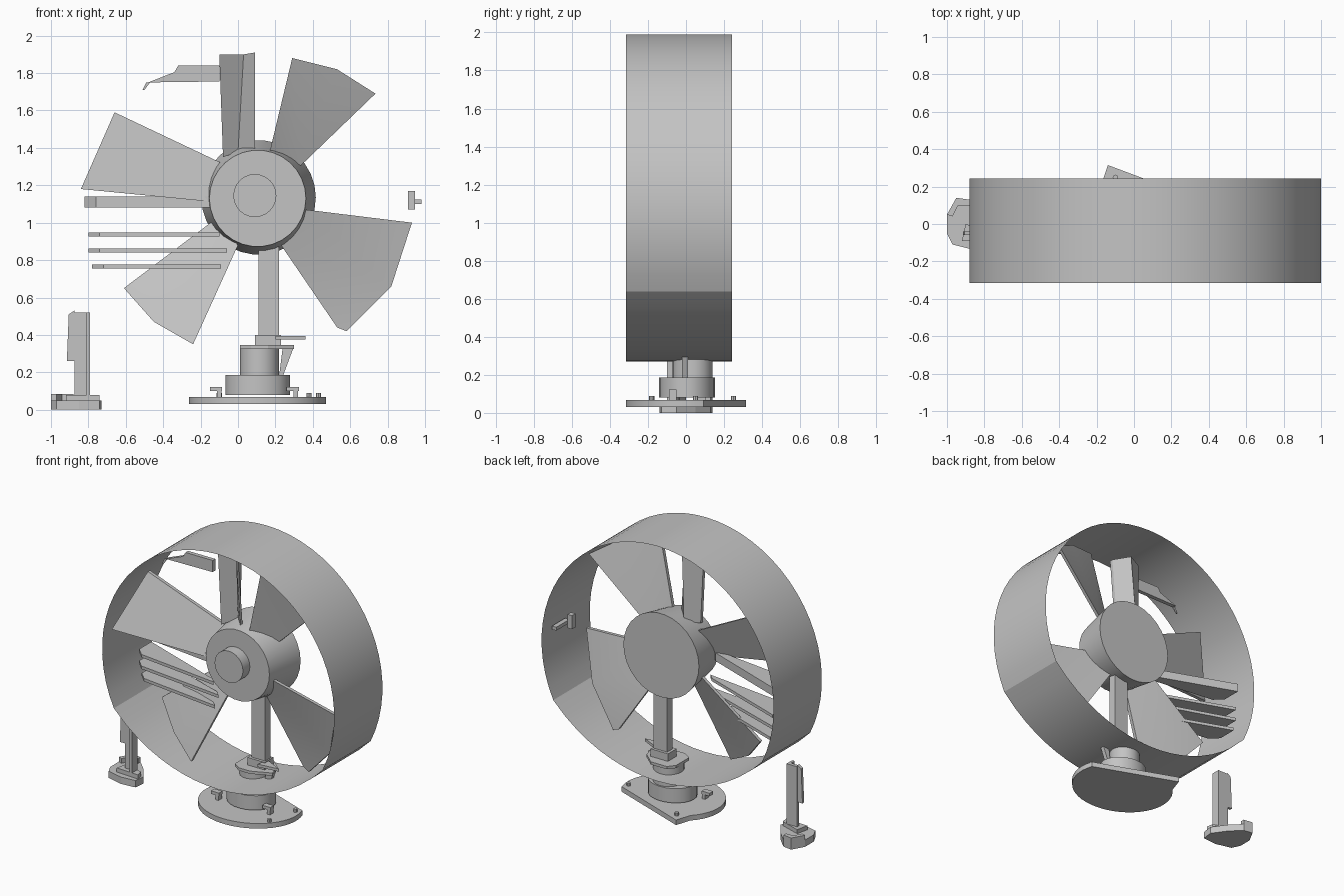
import bpy, bmesh
from math import sin, cos, pi, radians, sqrt

if "Cube" in bpy.data.objects:
    bpy.data.objects.remove(bpy.data.objects["Cube"])

grey = bpy.data.materials.new("plain grey")
grey.use_nodes = True
COL = (0.55, 0.55, 0.55, 1)
grey.diffuse_color = COL
grey.node_tree.nodes["Principled BSDF"].inputs["Base Color"].default_value = COL


def make(name, verts, faces, smooth=None):
    me = bpy.data.meshes.new(name)
    me.from_pydata(verts, [], faces)
    bm = bmesh.new()
    bm.from_mesh(me)
    bmesh.ops.recalc_face_normals(bm, faces=bm.faces)
    bm.to_mesh(me)
    bm.free()
    ob = bpy.data.objects.new(name, me)
    bpy.context.collection.objects.link(ob)
    me.materials.append(grey)
    if smooth:
        bpy.ops.object.select_all(action='DESELECT')
        ob.select_set(True)
        bpy.context.view_layer.objects.active = ob
        bpy.ops.object.shade_smooth_by_angle(angle=radians(smooth))
    return ob


def loft(name, lower, upper, smooth=None):
    """Closed solid between two matching outlines."""
    n = len(lower)
    sides = [(i, (i + 1) % n, n + (i + 1) % n, n + i) for i in range(n)]
    return make(name, lower + upper, sides + [tuple(range(n)), tuple(range(n, 2 * n))], smooth)


def prism_z(name, pts, z0, z1, smooth=None):
    return loft(name, [(x, y, z0) for x, y in pts], [(x, y, z1) for x, y in pts], smooth)


def prism_y(name, pts, y0, y1):
    return loft(name, [(x, y0, z) for x, z in pts], [(x, y1, z) for x, z in pts])


def box(name, x0, x1, y0, y1, z0, z1):
    return prism_z(name, [(x0, y0), (x1, y0), (x1, y1), (x0, y1)], z0, z1)


def arc(cx, cy, r, a0, a1, n, squash=1.0):
    return [(cx + r * cos(radians(a0 + (a1 - a0) * i / n)),
             cy + squash * r * sin(radians(a0 + (a1 - a0) * i / n))) for i in range(n + 1)]


def circle(cx, cy, r, n, squash=1.0):
    return arc(cx, cy, r, 0, 360, n, squash)[:-1]


def cone_y(name, c0, r0, y0, c1, r1, y1, n, smooth=None):
    return loft(name, [(x, y0, z) for x, z in circle(*c0, r0, n)],
                [(x, y1, z) for x, z in circle(*c1, r1, n)], smooth)


# Duct ring: open sheet, round above and with a flatter arc below
upper = arc(0.06, 1.05, 0.94, -26, 206, 40)
half = upper[0][0] - 0.06
drop = upper[0][1] - 0.27
big = (half * half + drop * drop) / (2 * drop)
lower = []
for i in range(1, 18):
    dx = -half + 2 * half * i / 18
    lower.append((0.06 + dx, 0.27 + big - sqrt(big * big - dx * dx)))
path = upper + lower
n = len(path)
make("duct_ring", [(x, y, z) for y in (-0.315, 0.243) for x, z in path],
     [(i, (i + 1) % n, n + (i + 1) % n, n + i) for i in range(n)], 12)

# Hub
cone_y("hub_body", (0.105, 1.13), 0.258, -0.155, (0.11, 1.135), 0.306, 0.13, 30, 25)
cone_y("hub_cap", (0.09, 1.145), 0.115, -0.235, (0.09, 1.145), 0.115, -0.15, 24, 25)


# Fan blades: trailing and leading edges differ in depth to give the pitch
def blade(name, outline, depths):
    pts = [(x, y, z) for (x, z), y in zip(outline, depths)]
    ob = loft(name, pts, [(x, y + 0.025, z) for x, y, z in pts], 20)
    bm = bmesh.new()
    bm.from_mesh(ob.data)
    bmesh.ops.triangulate(bm, faces=[f for f in bm.faces if len(f.verts) > 4])
    bm.to_mesh(ob.data)
    bm.free()


blade("upper_left_blade", [(0.16, 1.34), (0.29, 1.88), (0.53, 1.82), (0.735, 1.69), (0.33, 1.30)],
      [-0.11, -0.14, -0.05, 0.05, 0.0])
blade("lower_left_blade", [(0.36, 1.07), (0.93, 1.0), (0.82, 0.66), (0.58, 0.42), (0.53, 0.44), (0.23, 0.88)],
      [-0.11, -0.2, -0.11, -0.01, 0.0, 0.0])
blade("lower_right_blade", [(0.0, 0.88), (-0.24, 0.35), (-0.45, 0.47), (-0.61, 0.65), (-0.12, 1.02)],
      [-0.11, -0.2, -0.1, -0.01, 0.0])
blade("upper_right_blade", [(-0.12, 1.11), (-0.84, 1.18), (-0.66, 1.59), (-0.09, 1.32)],
      [-0.13, -0.26, -0.1, -0.02])
blade("top_blade_right_half", [(-0.08, 1.35), (-0.10, 1.90), (0.03, 1.90), (0.0, 1.38)],
      [-0.08, -0.09, -0.02, 0.0])
blade("top_blade_left_half", [(0.0, 1.38), (0.03, 1.90), (0.09, 1.91), (0.09, 1.38)],
      [0.0, -0.02, -0.15, -0.10])

# Guide slats, tapering forward towards the hub
for k, (z, t, x0, x1) in enumerate([(1.08, 0.06, -0.82, -0.13), (0.925, 0.022, -0.80, -0.10),
                                    (0.84, 0.022, -0.80, -0.06), (0.755, 0.022, -0.78, -0.09)]):
    prism_z("guide_slat_%d" % (k + 1), [(x0, 0.14), (x0, 0.0), (x0 + 0.06, -0.06),
            (x1, -0.14), (x1 - 0.04, -0.10)], z, z + t)

# Loose bracket at the upper right
prism_y("bracket_face", [(-0.48, 1.75), (-0.10, 1.755), (-0.10, 1.84), (-0.32, 1.84), (-0.34, 1.805)],
        -0.15, -0.12)
prism_y("bracket_tail", [(-0.51, 1.71), (-0.50, 1.71), (-0.47, 1.75), (-0.49, 1.75)], -0.15, -0.14)

# Small switch on the left
box("switch_plate", 0.91, 0.945, -0.02, 0.02, 1.07, 1.17)
box("switch_stem", 0.945, 0.98, 0.0, 0.15, 1.10, 1.125)

# Main stand
box("stand_post", 0.11, 0.22, 0.0, 0.06, 0.34, 0.90)
prism_z("post_flange", [(0.01, -0.05), (0.07, -0.09), (0.16, -0.09), (0.30, -0.03), (0.27, 0.07),
                        (0.18, 0.15), (0.05, 0.15), (0.01, 0.10)], 0.325, 0.345)
prism_z("flange_tab", [(0.20, -0.06), (0.36, -0.04), (0.22, 0.03)], 0.375, 0.395)
box("post_foot", 0.09, 0.23, -0.02, 0.08, 0.34, 0.40)
prism_z("stand_neck", circle(0.115, 0.035, 0.105, 20), 0.18, 0.34, 30)
prism_y("neck_gusset", [(0.22, 0.18), (0.24, 0.18), (0.30, 0.34), (0.24, 0.34)], -0.02, 0.01)
prism_z("stand_collar", circle(0.105, 0.005, 0.172, 24, 0.85), 0.08, 0.185, 30)
base = arc(0.105, 0.0, 0.367, 140, 377, 32, 0.86) + [(-0.14, 0.315)]
prism_z("stand_base", base, 0.03, 0.067, 30)

# Base fittings
for k, (x, y) in enumerate([(-0.12, -0.08), (0.29, -0.07)]):
    box("fitting_stem_%d" % k, x + 0.008, x + 0.032, y - 0.02, y + 0.02, 0.06, 0.11)
    box("fitting_head_%d" % k, x - 0.03, x + 0.035, y - 0.02, y + 0.02, 0.10, 0.122)
for k, (x, y) in enumerate([(0.38, -0.18), (0.43, 0.05), (-0.10, 0.25)]):
    prism_z("base_bolt_%d" % k, circle(x, y, 0.014, 8), 0.06, 0.09)

# Small side stand
foot = [(-1.0, -0.05), (-0.97, -0.11), (-0.85, -0.14), (-0.74, -0.13), (-0.73, -0.05),
        (-0.80, 0.05), (-0.88, 0.13), (-0.95, 0.14), (-1.0, 0.05)]
prism_z("side_stand_base", foot, 0.0, 0.05)
prism_z("side_stand_rim", foot[6:] + [(-0.97, 0.04), (-0.94, 0.10), (-0.88, 0.10)], 0.04, 0.085)
prism_z("side_stand_block", [(-0.92, -0.09), (-0.74, -0.10), (-0.75, -0.05), (-0.9, 0.0)], 0.04, 0.08)
box("side_post", -0.875, -0.79, -0.06, -0.035, 0.06, 0.52)
box("side_post_web", -0.81, -0.79, -0.10, -0.035, 0.06, 0.52)
prism_y("side_post_fin", [(-0.915, 0.26), (-0.875, 0.26), (-0.875, 0.53), (-0.905, 0.51)], -0.06, -0.04)
